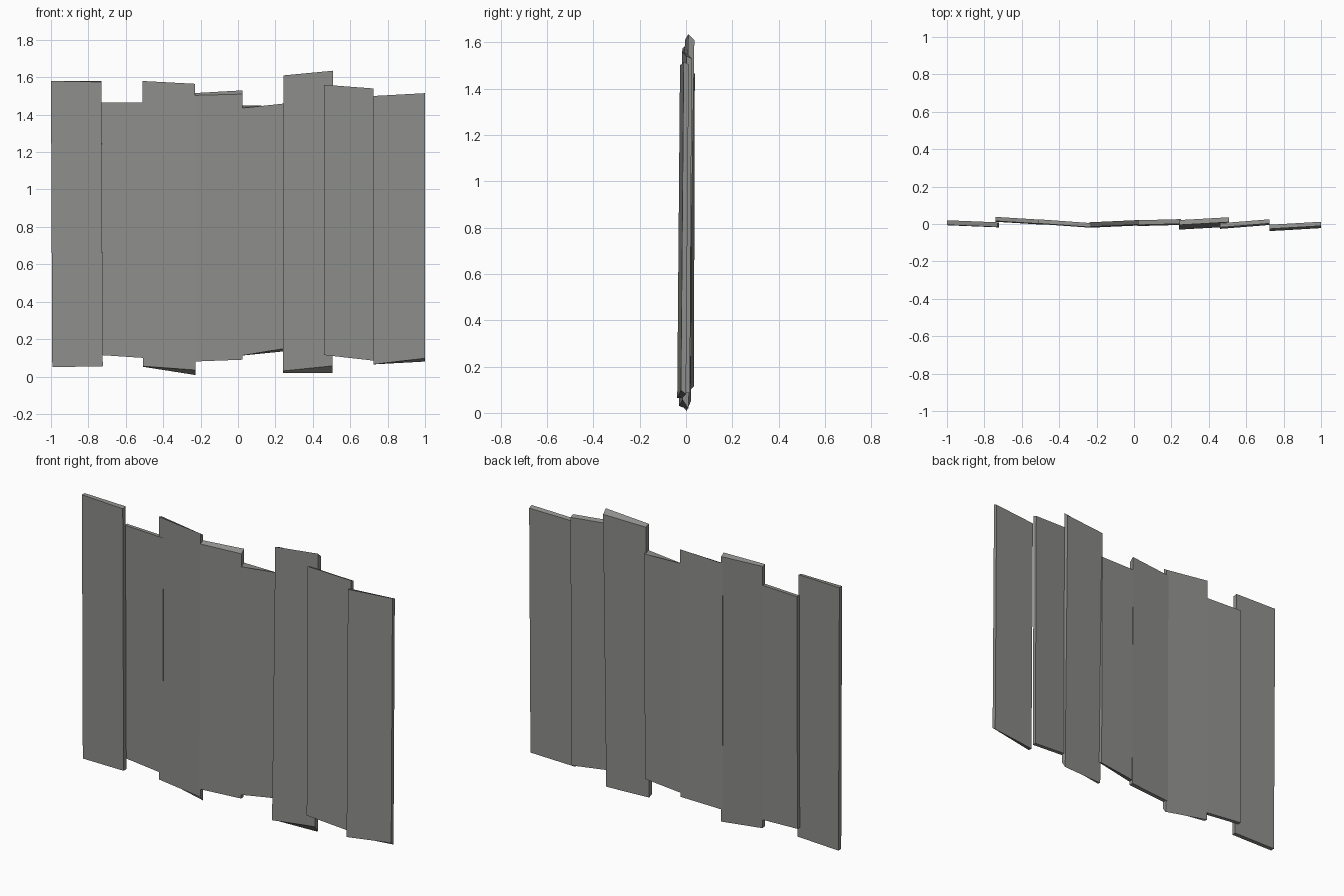
import bpy, bmesh

# one weathered grey for all planks
grey = bpy.data.materials.new("weathered grey")
grey.diffuse_color = (0.27, 0.275, 0.26, 1)

# Each plank, left to right: x left, x right, bottom x shift,
# front-bottom z (left, right), back-bottom z, front-top z, back-top z,
# front y at the top (left, right), backward lean, thickness
PLANKS = [
    (-1.00, -0.73, 0.007, .050, .055, .050, .055, 1.58, 1.575, 1.58, 1.58, -.005, -.016, .002, .025),
    (-0.74, -0.48, 0.0, .115, .098, .115, .098, 1.465, 1.465, 1.465, 1.465, .016, .000, .004, .022),
    (-0.51, -0.23, 0.003, .055, .035, .052, .008, 1.58, 1.565, 1.575, 1.55, .003, -.017, .003, .022),
    (-0.24, 0.025, 0.0, .080, .090, .080, .090, 1.503, 1.51, 1.515, 1.53, -.015, -.003, .005, .024),
    (0.02, 0.25, 0.0, .112, .150, .112, .135, 1.435, 1.46, 1.45, 1.445, -.005, .001, .006, .025),
    (0.243, 0.508, -.003, .030, .057, .020, .018, 1.61, 1.635, 1.60, 1.61, -.005, .010, .025, .026),
    (0.46, 0.725, 0.0, .115, .085, .115, .085, 1.56, 1.54, 1.55, 1.53, -.018, .003, .008, .022),
    (0.725, 1.00, 0.0, .065, .098, .065, .080, 1.50, 1.515, 1.495, 1.505, -.026, -.010, .012, .022),
]


def plank(name, p):
    x0, x1, dx, fb0, fb1, bb0, bb1, ft0, ft1, bt0, bt1, y0, y1, lean, th = p
    bm = bmesh.new()
    bmesh.ops.create_cube(bm, size=2)
    heights = {(-1, -1): ((fb0, fb1), (ft0, ft1)), (1, 1): ((bb0, bb1), (bt0, bt1))}
    for v in bm.verts:
        right, back, top = v.co.x > 0, v.co.y > 0, v.co.z > 0
        s = 1 if back else -1
        z = heights[(s, s)][int(top)][int(right)]
        x = (x1 if right else x0) + (0 if top else dx)
        y = (y1 if right else y0) + (th if back else 0) - (0 if top else lean)
        v.co = (x, y, z)
    bmesh.ops.recalc_face_normals(bm, faces=bm.faces)
    me = bpy.data.meshes.new(name)
    bm.to_mesh(me)
    bm.free()
    me.materials.append(grey)
    bpy.context.collection.objects.link(bpy.data.objects.new(name, me))


# row of overlapping crooked planks
for i, p in enumerate(PLANKS):
    plank(f"plank_{i + 1}", p)
